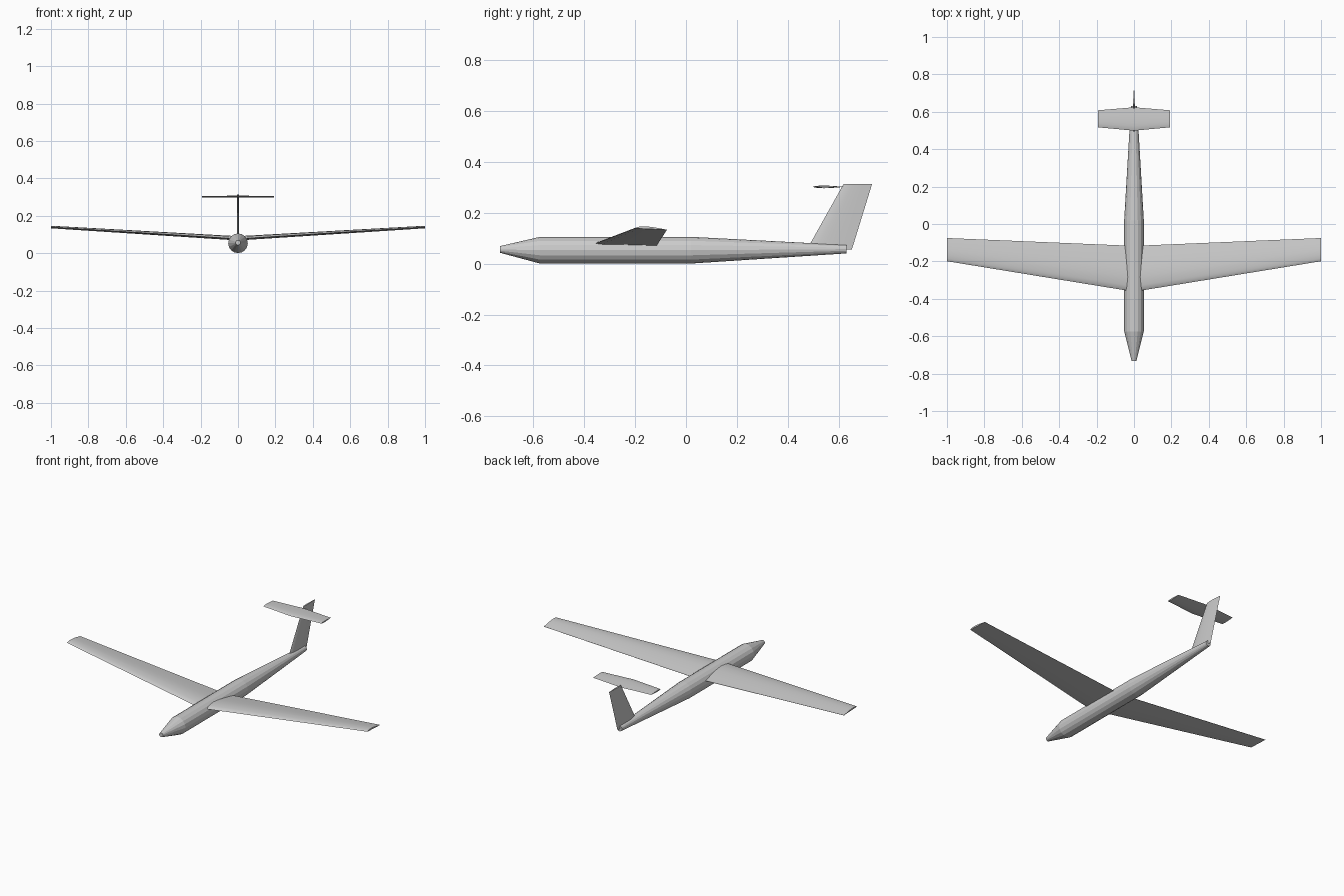
import bpy, bmesh, math
from mathutils import Vector

if "Cube" in bpy.data.objects:
    bpy.data.objects.remove(bpy.data.objects["Cube"])


def loft(name, rings, angle=30):
    """Skin a series of equal-length closed rings and cap both ends."""
    bm = bmesh.new()
    loops = [[bm.verts.new(p) for p in ring] for ring in rings]
    n = len(loops[0])
    for a, b in zip(loops, loops[1:]):
        for i in range(n):
            bm.faces.new((a[i], a[(i + 1) % n], b[(i + 1) % n], b[i]))
    bm.faces.new(loops[0])
    bm.faces.new(loops[-1])
    bmesh.ops.recalc_face_normals(bm, faces=bm.faces)
    mesh = bpy.data.meshes.new(name)
    bm.to_mesh(mesh)
    bm.free()
    ob = bpy.data.objects.new(name, mesh)
    bpy.context.collection.objects.link(ob)
    if angle:
        bpy.context.view_layer.objects.active = ob
        ob.select_set(True)
        bpy.ops.object.shade_smooth_by_angle(angle=math.radians(angle))
        ob.select_set(False)
    return ob


# Aerofoil sections: (fraction of chord, fraction of thickness)
UPPER = [(0, 0.1), (0.04, 0.45), (0.12, 0.75), (0.3, 1.0), (0.5, 0.92), (0.75, 0.53), (1, 0.06)]
CAMBERED = UPPER + [(1, 0), (0.5, 0), (0.1, -0.05)]
HALF = [(0.06, 0.25), (0.2, 0.44), (0.35, 0.5), (0.65, 0.33)]
SYMMETRIC = [(0, 0)] + HALF + [(1, 0)] + [(c, -t) for c, t in reversed(HALF)]


def section(profile, lead, trail, thick, up):
    """Place an aerofoil between leading and trailing edge points."""
    lead, trail, up = Vector(lead), Vector(trail), Vector(up)
    return [lead.lerp(trail, c) + up * (t * thick) for c, t in profile]


# Fuselage: (y, z centre, radius)
SIDES = 16
stations = [(-0.732, 0.056, 0.013), (-0.574, 0.053, 0.0525),
            (0.02, 0.053, 0.0525), (0.632, 0.057, 0.0165)]
loft("fuselage", [[(r * math.cos(2 * math.pi * i / SIDES), y, z + r * math.sin(2 * math.pi * i / SIDES))
                   for i in range(SIDES)] for y, z, r in stations], angle=0)

# Wings with dihedral and taper
for side, label in ((-1, "left"), (1, "right")):
    loft(label + "_wing", [
        section(CAMBERED, (0, -0.362, 0.075), (0, -0.117, 0.068), 0.018, (0, 0, 1)),
        section(CAMBERED, (side, -0.199, 0.139), (side, -0.075, 0.133), 0.0095, (0, 0, 1))])

# Swept tail fin
loft("tail_fin", [
    section(SYMMETRIC, (0, 0.475, 0.055), (0, 0.652, 0.055), 0.014, (1, 0, 0)),
    section(SYMMETRIC, (0, 0.62, 0.314), (0, 0.732, 0.314), 0.009, (1, 0, 0))])

# Tailplane across the top of the fin
loft("tailplane", [
    section(SYMMETRIC, (x, lead, 0.302), (x, trail, 0.302), t, (0, 0, 1))
    for x, lead, trail, t in ((-0.193, 0.517, 0.608, 0.008),
                              (0, 0.499, 0.624, 0.011),
                              (0.193, 0.517, 0.608, 0.008))])
